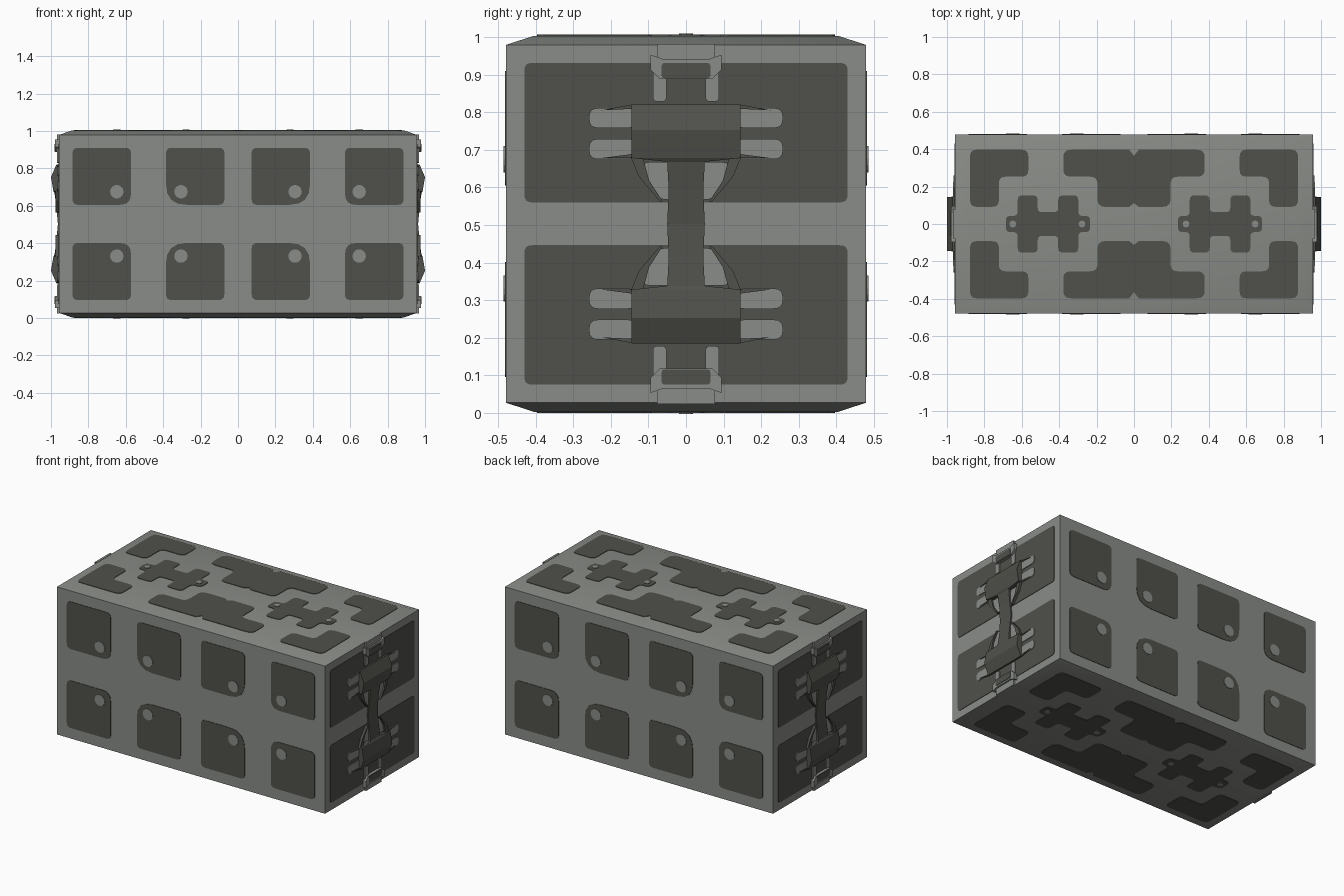
import bpy, bmesh, math
from mathutils import Vector

if "Cube" in bpy.data.objects:
    bpy.data.objects.remove(bpy.data.objects["Cube"])

HX, HY, Z0, Z1 = 0.957, 0.479, 0.003, 1.003
ZC = (Z0 + Z1) / 2


def material(name, rgb):
    m = bpy.data.materials.new(name)
    m.diffuse_color = (*rgb, 1)
    m.use_nodes = True
    m.node_tree.nodes["Principled BSDF"].inputs["Base Color"].default_value = m.diffuse_color
    return m


LIGHT = material("light grey", (0.250, 0.262, 0.242))
DARK = material("dark grey", (0.080, 0.082, 0.070))

# Face frames: a, b lie on the face and d is the height above it
SIDES = [lambda a, b, d, s=s: (a, s * (HY + d), ZC + b) for s in (-1, 1)]
CAPS = [lambda a, b, d: (a, b, Z1 + d), lambda a, b, d: (a, b, Z0 - d)]
ENDS = [lambda a, b, d, s=s: (s * (HX + d), a, ZC + b) for s in (-1, 1)]


def finish(name, bm, mat):
    bmesh.ops.recalc_face_normals(bm, faces=bm.faces[:])
    me = bpy.data.meshes.new(name)
    bm.to_mesh(me)
    bm.free()
    me.materials.append(mat)
    ob = bpy.data.objects.new(name, me)
    bpy.context.collection.objects.link(ob)
    return ob


def loft(bm, rings):
    loops = [[bm.verts.new(p) for p in r] for r in rings]
    n = len(loops[0])
    for lo, hi in zip(loops, loops[1:]):
        for i in range(n):
            j = (i + 1) % n
            bm.faces.new((lo[i], lo[j], hi[j], hi[i]))
    bm.faces.new(loops[0][::-1])
    bm.faces.new(loops[-1])


def fillet(pts, radii):
    """Round the corners of an outline; radii is one number or one per corner."""
    if not isinstance(radii, (list, tuple)):
        radii = [radii] * len(pts)
    out = []
    for i, r in enumerate(radii):
        p, c, q = (Vector(pts[k % len(pts)]) for k in (i - 1, i, i + 1))
        if r == 0:
            out.append(c)
            continue
        a = c + (p - c).normalized() * min(r, 0.48 * (p - c).length)
        b = c + (q - c).normalized() * min(r, 0.48 * (q - c).length)
        for k in range(5):
            t = k / 4
            out.append(a * (1 - t) ** 2 + c * 2 * t * (1 - t) + b * t * t)
    return out


def mirror4(pts):
    return [[(su * a, sv * b) for a, b in pts] for su in (-1, 1) for sv in (-1, 1)]


def mirror_v(pts):
    return [[(a, sv * b) for a, b in pts] for sv in (-1, 1)]


def rect(a0, a1, b0, b1):
    return [(a0, b0), (a1, b0), (a1, b1), (a0, b1)]


def disc(a, b, r, n=14):
    return [(a + r * math.cos(i * math.tau / n), b + r * math.sin(i * math.tau / n))
            for i in range(n)]


def plates(name, outlines, frames, mat, r=0.0, depth=0.003):
    bm = bmesh.new()
    for f in frames:
        for pts in outlines:
            edge = fillet(pts, r)
            loft(bm, [[f(p[0], p[1], d) for p in edge] for d in (-0.002, depth)])
    return finish(name, bm, mat)


# Body: a long box with gently raised top and bottom
bm = bmesh.new()
loft(bm, [[(sx * x, sy * y, z) for sx, sy in ((-1, -1), (1, -1), (1, 1), (-1, 1))]
          for x, y, z in ((0.887, 0.405, Z0), (HX, HY, Z0 + 0.024),
                          (HX, HY, Z1 - 0.024), (0.887, 0.405, Z1))])
body = finish("body", bm, LIGHT)

# Long sides: eight panels each, with one softer corner and a round stud
plates("outer_side_panels", mirror4(rect(0.572, 0.885, 0.102, 0.407)), SIDES, DARK,
       [0.06, 0.03, 0.03, 0.03])
plates("inner_side_panels", mirror4(rect(0.073, 0.385, 0.102, 0.407)), SIDES, DARK,
       [0.03, 0.11, 0.03, 0.03])
plates("side_studs", mirror4(disc(0.648, 0.172, 0.036)) + mirror4(disc(0.305, 0.172, 0.036)),
       SIDES, LIGHT, 0, 0.006)

# Top and bottom: corner brackets, wide middle panels and H-shaped panels
plates("corner_brackets",
       mirror4([(0.877, 0.397), (0.565, 0.397), (0.565, 0.253),
                (0.722, 0.253), (0.722, 0.092), (0.877, 0.092)]), CAPS, DARK, 0.035)
half = [(0.025, 0.397), (0.378, 0.397), (0.378, 0.253), (0.195, 0.253),
        (0.195, 0.092), (0.025, 0.092)]
middle = [(0, 0.365)] + half + [(0, 0.112)] + [(-a, b) for a, b in reversed(half)]
plates("middle_panels", mirror_v(middle), CAPS, DARK,
       [0 if abs(a) < 0.03 else 0.04 for a, b in middle])
quarter = [(0.225, 0.043), (0.162, 0.043), (0.162, 0.153), (0.055, 0.153), (0.055, 0.063)]
hshape = (quarter + [(-a, b) for a, b in reversed(quarter)]
          + [(-a, -b) for a, b in quarter] + [(a, -b) for a, b in reversed(quarter)])
plates("h_panels", [[(a + c, b) for a, b in hshape] for c in (-0.46, 0.46)], CAPS, DARK, 0.025)
plates("h_panel_studs", [disc(s * a, 0, 0.019, 8) for s in (-1, 1) for a in (0.278, 0.648)],
       CAPS, LIGHT, 0, 0.006)

# Ends: two wide panels each
plates("end_panels", mirror_v(rect(-0.43, 0.43, 0.057, 0.428)), ENDS, DARK, 0.02)

# Latch: hourglass plate that swells outwards near both ends
sections = [(0.318, 0.145, 0.014), (0.25, 0.145, 0.043), (0.175, 0.145, 0.030),
            (0.165, 0.05, 0.024), (0.09, 0.046, 0.014), (0, 0.05, 0.006)]
sections += [(-b, w, d) for b, w, d in reversed(sections[:-1])]
bm = bmesh.new()
for f in ENDS:
    loft(bm, [[f(-w, b, -0.002), f(w, b, -0.002), f(w, b, d), f(-w, b, d)]
              for b, w, d in sections])
finish("latch_plate", bm, DARK)

# Latch fins, light gussets beside the waist and side fingers
plates("latch_fins", mirror4([(0.147, 0.178), (0.115, 0.178), (0.098, 0.115),
                              (0.062, 0.06), (0.07, 0.06), (0.125, 0.125)]),
       ENDS, DARK, 0, 0.018)
plates("latch_gussets", mirror4([(0.045, 0.065), (0.068, 0.065), (0.098, 0.115),
                                 (0.118, 0.164), (0.045, 0.164)]),
       ENDS, LIGHT, [0, 0.01, 0.01, 0.02, 0], 0.008)
plates("latch_fingers", mirror4(rect(0.13, 0.258, 0.255, 0.308))
       + mirror4(rect(0.13, 0.258, 0.172, 0.226)), ENDS, LIGHT, 0.024, 0.007)
plates("finger_fins", mirror4([(0.14, 0.318), (0.225, 0.302), (0.14, 0.306)])
       + mirror4([(0.14, 0.175), (0.225, 0.175), (0.14, 0.186)]), ENDS, DARK, 0, 0.011)

# Catches near the top and bottom of each end
plates("catch_legs", mirror4(rect(0.052, 0.088, 0.325, 0.44)), ENDS, LIGHT, 0.012, 0.010)
plates("catch_base", mirror_v(rect(-0.077, 0.077, 0.43, 0.479)), ENDS, LIGHT, 0, 0.012)
plates("catch_jaw", mirror_v([(-0.095, 0.45), (-0.095, 0.41), (-0.07, 0.385), (0.07, 0.385),
                              (0.095, 0.41), (0.095, 0.45), (0.06, 0.438), (-0.06, 0.438)]),
       ENDS, LIGHT, 0, 0.022)
plates("catch_inset", mirror_v(rect(-0.065, 0.065, 0.387, 0.428)), ENDS, DARK, 0.01, 0.025)

# Soften the gentle slopes only
bpy.ops.object.select_all(action='DESELECT')
body.select_set(True)
bpy.context.view_layer.objects.active = body
bpy.ops.object.shade_smooth_by_angle(angle=math.radians(30))
